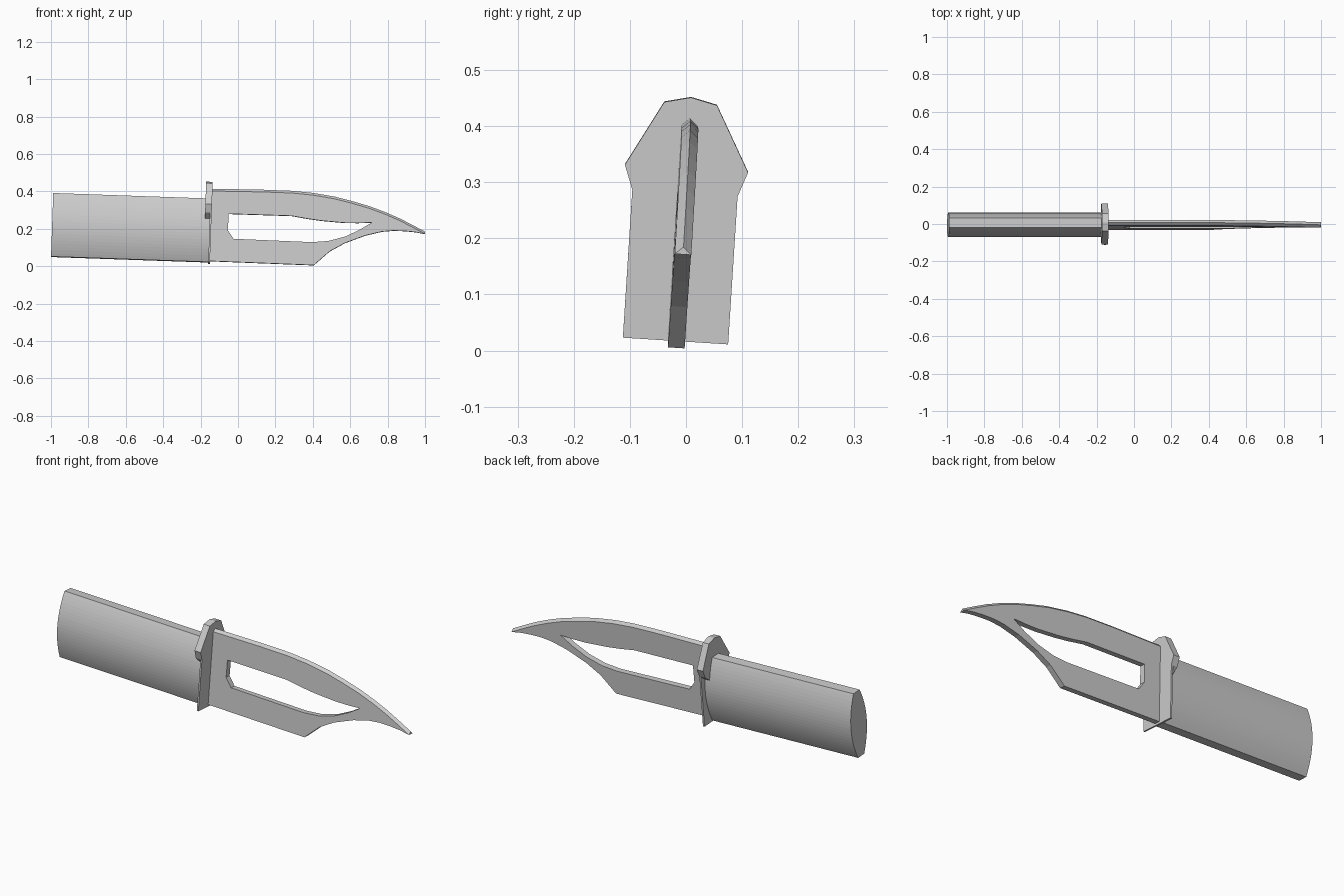
import bpy
import bmesh
from math import radians
from mathutils import Matrix, Vector

cube = bpy.data.objects.get("Cube")
if cube:
    bpy.data.objects.remove(cube, do_unlink=True)

steel = bpy.data.materials.new("plain_grey")
steel.use_nodes = True
GREY = (0.6, 0.6, 0.6, 1)
steel.diffuse_color = GREY
steel.node_tree.nodes["Principled BSDF"].inputs["Base Color"].default_value = GREY

# The knife rests slightly nose-down and rolled about its length
TILT = Matrix.Translation((0, 0, 0.195)) @ Matrix.Rotation(radians(2), 4, "Y")
POSE = TILT @ Matrix.Rotation(radians(-3.65), 4, "X")


def make(name, verts, faces):
    bm = bmesh.new()
    vs = [bm.verts.new(v) for v in verts]
    for f in faces:
        bm.faces.new([vs[i] for i in f])
    bmesh.ops.recalc_face_normals(bm, faces=bm.faces)
    mesh = bpy.data.meshes.new(name)
    bm.to_mesh(mesh)
    bm.free()
    mesh.materials.append(steel)
    obj = bpy.data.objects.new(name, mesh)
    obj.matrix_world = POSE
    bpy.context.collection.objects.link(obj)
    return obj


def prism(name, outline, start, end):
    """Sweep a closed outline of 3D points from offset start to offset end."""
    n = len(outline)
    verts = [Vector(p) + Vector(o) for o in (start, end) for p in outline]
    faces = [range(n), range(2 * n - 1, n - 1, -1)]
    faces += [(i, (i + 1) % n, n + (i + 1) % n, n + i) for i in range(n)]
    return make(name, verts, faces)


def mirrored(half, centre):
    """Cross-section in the yz plane from one half, listed top to bottom."""
    right = [(0, centre + y, z) for y, z in half]
    left = [(0, centre - y, z) for y, z in reversed(half) if y > 0]
    return right + left


def level(points):
    """Bring side outlines into the knife's own axes."""
    inv = TILT.inverted()
    return [inv @ Vector((x, 0, z)) for x, z in points]


# Handle: flat top and bottom, bulging sides
STEPS = 20
half = []
for i in range(STEPS + 1):
    s = 1 - 2 * i / STEPS
    half.append((0.025 + 0.04 * (1 - s * s), -0.01 + 0.17 * s))
prism("handle", mirrored(half, -0.004), (-0.994, 0, 0), (-0.15, 0, 0))

# Guard: thin full plate with a thick flared block behind its upper part
crown = [(0, 0.251), (0.047, 0.24), (0.11, 0.124), (0.094, 0.08)]
prism("guard_plate", mirrored(crown + [(0.094, -0.184)], -0.007),
      (-0.153, 0, 0), (-0.144, 0, 0))
prism("guard_block", mirrored(crown + [(0.055, 0.048)], -0.007),
      (-0.179, 0, 0), (-0.152, 0, 0))

# Blade: flat plate with a ridged spine and a hooked tip
CENTRE, THICK = -0.006, 0.0148
spine = [(-0.142, 0.414), (0.13, 0.409), (0.29, 0.403), (0.4, 0.392),
         (0.517, 0.372), (0.61, 0.348), (0.705, 0.32), (0.79, 0.288),
         (0.865, 0.255), (0.935, 0.219), (1.0, 0.184)]
belly = [(0.95, 0.181), (0.89, 0.187), (0.83, 0.189), (0.77, 0.184),
         (0.68, 0.163), (0.57, 0.122), (0.49, 0.078), (0.405, 0.004),
         (-0.152, 0.026)]
ridge = level(spine)
side = level([(x, z - 0.013) for x, z in spine] + belly)
k, n = len(ridge), len(side)
verts = [p + Vector((0, CENTRE + y, 0)) for y in (-THICK, THICK) for p in side]
verts += [p + Vector((0, CENTRE, 0)) for p in ridge]
r = 2 * n
faces = [range(n), range(2 * n - 1, n - 1, -1)]
for i in range(k - 1):
    faces += [(i, i + 1, r + i + 1, r + i), (n + i, r + i, r + i + 1, n + i + 1)]
faces += [(i, i + 1, n + i + 1, n + i) for i in range(k - 1, n - 1)]
faces += [(k - 1, n + k - 1, r + k - 1), (n - 1, 0, r, n, 2 * n - 1)]
blade = make("blade", verts, faces)

# Long opening through the blade
opening = [(-0.05, 0.279), (0.287, 0.268), (0.37, 0.253), (0.447, 0.242),
           (0.57, 0.231), (0.64, 0.23), (0.715, 0.232), (0.65, 0.193),
           (0.57, 0.156), (0.48, 0.133), (0.394, 0.127), (-0.024, 0.145),
           (-0.054, 0.19)]
cutter = prism("blade_opening", level(opening), (0, -0.1, 0), (0, 0.1, 0))
cutter.hide_render = True
cut = blade.modifiers.new("opening", "BOOLEAN")
cut.operation = "DIFFERENCE"
cut.solver = "EXACT"
cut.object = cutter
bpy.context.view_layer.objects.active = blade
bpy.context.view_layer.update()
bpy.ops.object.modifier_apply(modifier=cut.name)
bpy.data.objects.remove(cutter, do_unlink=True)
